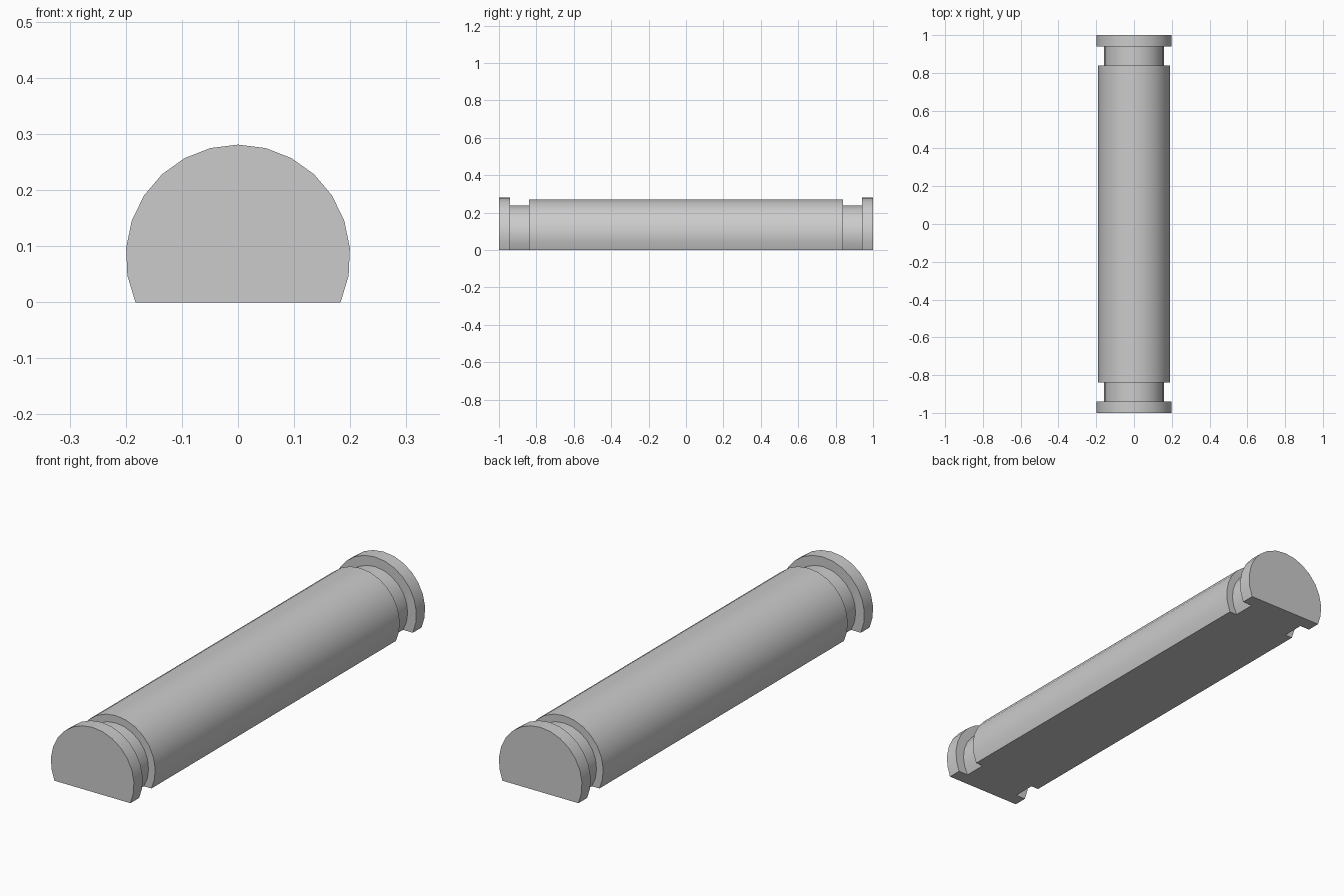
import bpy
import bmesh
from math import asin, cos, sin, pi, radians

cube = bpy.data.objects.get("Cube")
if cube:
    bpy.data.objects.remove(cube, do_unlink=True)

AXIS_Z = 0.081   # height of the rod axis above the flat underside
STEPS = 16       # segments along the rounded top

grey = bpy.data.materials.new("plain_grey")
grey.use_nodes = True
colour = (0.6, 0.6, 0.6, 1)
grey.diffuse_color = colour
grey.node_tree.nodes["Principled BSDF"].inputs["Base Color"].default_value = colour


def flat_bottomed_rod(name, radius, y0, y1):
    """Extrude a circle cut flat at z = 0 from y0 to y1."""
    start = -asin(AXIS_Z / radius)
    sweep = pi - 2 * start
    bm = bmesh.new()
    verts = []
    for i in range(STEPS + 1):
        a = start + sweep * i / STEPS
        verts.append(bm.verts.new((radius * cos(a), y0, AXIS_Z + radius * sin(a))))
    face = bm.faces.new(verts)
    extruded = bmesh.ops.extrude_face_region(bm, geom=[face], use_keep_orig=True)
    moved = [v for v in extruded["geom"] if isinstance(v, bmesh.types.BMVert)]
    bmesh.ops.translate(bm, verts=moved, vec=(0, y1 - y0, 0))
    bmesh.ops.recalc_face_normals(bm, faces=bm.faces)
    mesh = bpy.data.meshes.new(name)
    bm.to_mesh(mesh)
    bm.free()
    mesh.materials.append(grey)
    obj = bpy.data.objects.new(name, mesh)
    bpy.context.collection.objects.link(obj)
    bpy.ops.object.select_all(action="DESELECT")
    obj.select_set(True)
    bpy.context.view_layer.objects.active = obj
    bpy.ops.object.shade_smooth_by_angle(angle=radians(30))


# Long middle shaft
flat_bottomed_rod("shaft", 0.19, -0.84, 0.84)

# Narrow neck and wide collar at each end
for side, s in (("front", -1), ("back", 1)):
    flat_bottomed_rod(side + "_neck", 0.158, s * 0.84, s * 0.94)
    flat_bottomed_rod(side + "_collar", 0.2, s * 0.94, s)
